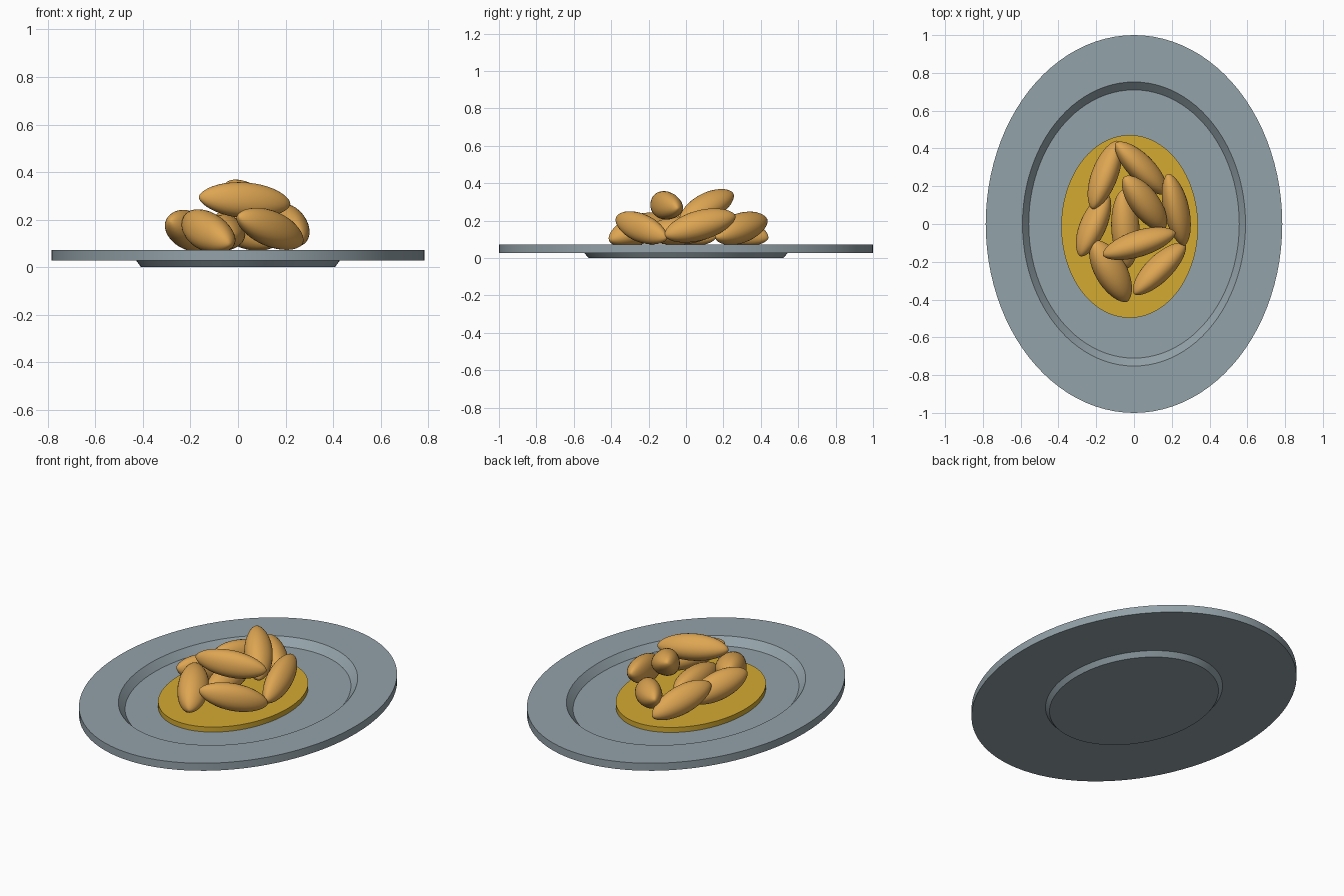
import bpy, bmesh, math
from mathutils import Vector

if "Cube" in bpy.data.objects:
    bpy.data.objects.remove(bpy.data.objects["Cube"])


def material(name, rgb):
    m = bpy.data.materials.new(name)
    m.diffuse_color = (*rgb, 1)
    m.use_nodes = True
    m.node_tree.nodes["Principled BSDF"].inputs["Base Color"].default_value = m.diffuse_color
    return m


STONE = material("blue grey ceramic", (0.29, 0.36, 0.395))
SAUCE = material("mustard sauce", (0.65, 0.40, 0.03))
CRUST = material("golden crust", (0.73, 0.38, 0.085))


def finish(name, bm, mat, angle=30):
    bmesh.ops.recalc_face_normals(bm, faces=bm.faces)
    me = bpy.data.meshes.new(name)
    bm.to_mesh(me)
    bm.free()
    ob = bpy.data.objects.new(name, me)
    bpy.context.collection.objects.link(ob)
    me.materials.append(mat)
    bpy.ops.object.select_all(action='DESELECT')
    ob.select_set(True)
    bpy.context.view_layer.objects.active = ob
    bpy.ops.object.shade_smooth_by_angle(angle=math.radians(angle))
    return ob


def lathe(name, profile, mat, sx, sy, centre=(0, 0), n=96):
    """Closed elliptical solid: rings of (radius, z), capped at both ends."""
    bm = bmesh.new()
    rings = []
    for r, z in profile:
        rings.append([bm.verts.new((centre[0] + sx * r * math.cos(a), centre[1] + sy * r * math.sin(a), z))
                      for a in (2 * math.pi * i / n for i in range(n))])
    for a, b in zip(rings, rings[1:]):
        for i in range(n):
            j = (i + 1) % n
            bm.faces.new((a[i], a[j], b[j], b[i]))
    bm.faces.new(rings[0])
    bm.faces.new(rings[-1])
    return finish(name, bm, mat)


# oval plate: foot, underside, rim, sunken well
lathe("plate", [(0.52, 0), (0.545, 0.027), (1, 0.027), (1, 0.072), (0.752, 0.072), (0.71, 0.03)],
      STONE, 0.785, 1.0)

# puddle of sauce in the well
lathe("sauce", [(1, 0.029), (1, 0.06)], SAUCE, 0.362, 0.484, (-0.023, -0.013))


def nugget(name, p, q, width, height):
    """Slightly three-sided spindle with blunt tips, running from p to q."""
    p, q = Vector(p), Vector(q)
    axis = (q - p).normalized()
    side = axis.cross(Vector((0, 0, 1))).normalized()
    up = side.cross(axis)
    half = (q - p).length / 2
    bm = bmesh.new()
    bmesh.ops.create_uvsphere(bm, u_segments=30, v_segments=20, radius=1)
    for v in bm.verts:
        x, y, t = v.co
        s = math.hypot(x, y)
        a = math.atan2(y, x)
        k = (s ** 0.2 if s > 1e-5 else 0) * (1 + 0.04 * math.cos(3 * a + 0.5))
        v.co = (p + q) / 2 + axis * half * t + side * x * k * width / 2 + up * y * k * height / 2
    finish(name, bm, CRUST, 80)


# heap of croquettes: low tip, high tip, width, height
heap = [
    ((-0.085, 0.44, 0.105), (-0.22, 0.08, 0.20), 0.14, 0.16),
    ((0.17, 0.16, 0.11), (-0.095, 0.43, 0.205), 0.14, 0.16),
    ((0.265, -0.115, 0.12), (0.18, 0.265, 0.225), 0.135, 0.16),
    ((0.16, -0.03, 0.19), (-0.05, 0.25, 0.345), 0.155, 0.15),
    ((-0.035, -0.235, 0.13), (-0.06, 0.18, 0.16), 0.15, 0.15),
    ((-0.14, 0.16, 0.11), (-0.285, -0.17, 0.195), 0.14, 0.16),
    ((-0.035, -0.41, 0.095), (-0.215, -0.09, 0.205), 0.17, 0.16),
    ((0.22, -0.045, 0.265), (-0.165, -0.165, 0.295), 0.14, 0.15),
    ((0.27, -0.105, 0.105), (0.0, -0.37, 0.215), 0.14, 0.15),
]
for i, args in enumerate(heap):
    nugget(f"croquette_{i + 1}", *args)
